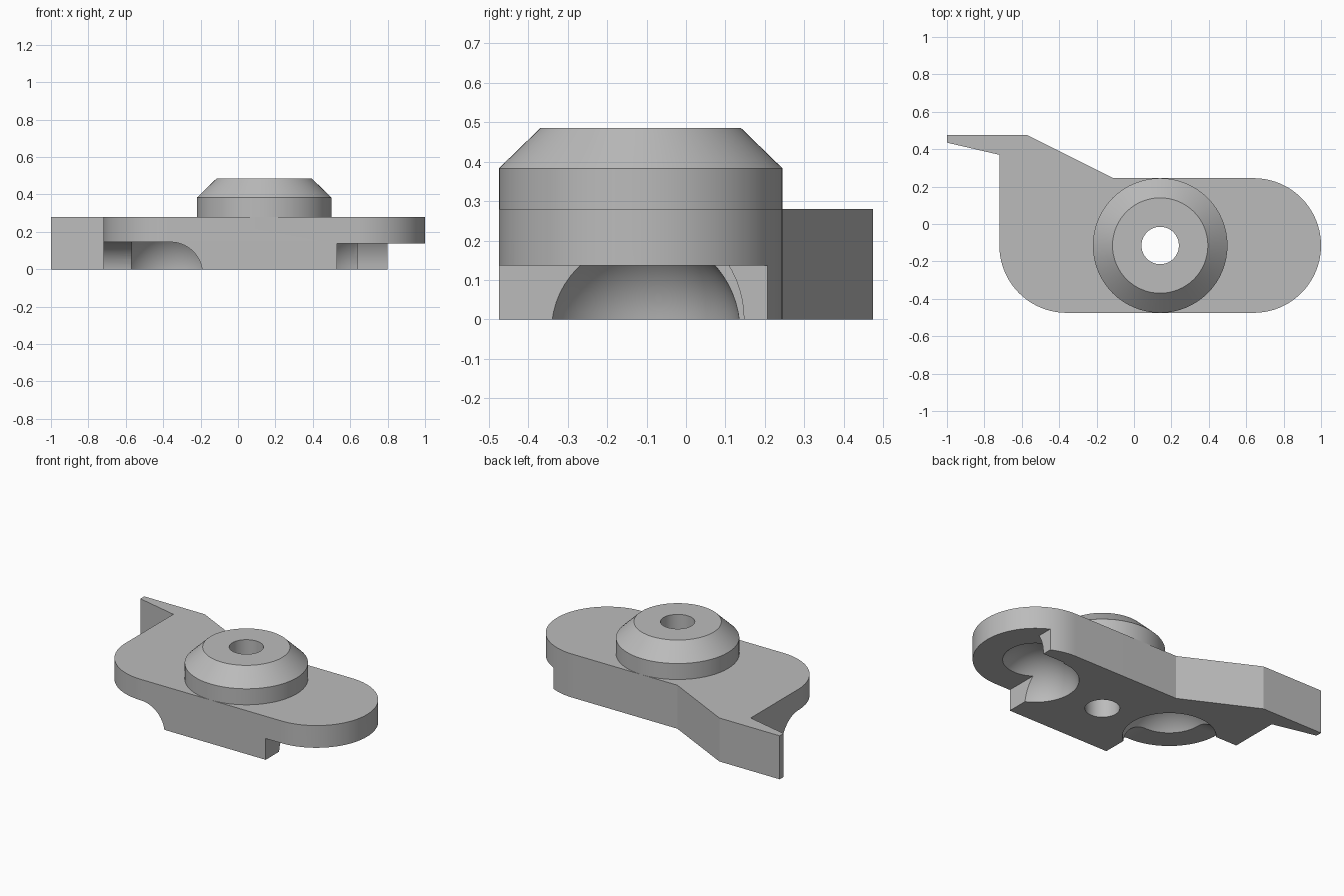
import bpy, bmesh, math
from mathutils import Matrix, Vector

if "Cube" in bpy.data.objects:
    bpy.data.objects.remove(bpy.data.objects["Cube"], do_unlink=True)

grey = bpy.data.materials.new("plain grey")
grey.use_nodes = True
COLOUR = (0.5, 0.5, 0.5, 1)
grey.diffuse_color = COLOUR
grey.node_tree.nodes["Principled BSDF"].inputs["Base Color"].default_value = COLOUR

MID_Y = -0.115      # long axis of the plate
R = 0.36            # radius of the plate ends and the boss
TOP = 0.28


def add_object(name, bm):
    bmesh.ops.recalc_face_normals(bm, faces=bm.faces)
    mesh = bpy.data.meshes.new(name)
    bm.to_mesh(mesh)
    bm.free()
    obj = bpy.data.objects.new(name, mesh)
    mesh.materials.append(grey)
    bpy.context.collection.objects.link(obj)
    return obj


def arc(cx, start, end, steps):
    angles = [math.radians(start + (end - start) * i / steps) for i in range(steps + 1)]
    return [(cx + R * math.cos(a), MID_Y + R * math.sin(a)) for a in angles]


def box(name, low, high):
    bm = bmesh.new()
    low, high = Vector(low), Vector(high)
    bmesh.ops.create_cube(bm, size=1, matrix=Matrix.Translation((low + high) / 2)
                          @ Matrix.Diagonal((*(high - low), 1)))
    return add_object(name, bm)


def tube(name, start, end, radius):
    bm = bmesh.new()
    start, end = Vector(start), Vector(end)
    axis = end - start
    turn = axis.to_track_quat('Z', 'Y').to_matrix().to_4x4()
    bmesh.ops.create_cone(bm, cap_ends=True, segments=64, radius1=radius, radius2=radius,
                          depth=axis.length,
                          matrix=Matrix.Translation((start + end) / 2) @ turn)
    return add_object(name, bm)


def ball(name, centre, radius):
    bm = bmesh.new()
    bmesh.ops.create_uvsphere(bm, u_segments=64, v_segments=32, radius=radius,
                              matrix=Matrix.Translation(centre))
    return add_object(name, bm)


def smooth(obj):
    bpy.ops.object.select_all(action='DESELECT')
    obj.select_set(True)
    bpy.context.view_layer.objects.active = obj
    bpy.ops.object.shade_smooth_by_angle(angle=math.radians(25))


# Plate: rounded outline with the pointed fin at the back
outline = (arc(0.64, -90, 90, 40)
           + [(-0.11, 0.245), (-0.57, 0.475), (-1, 0.475), (-1, 0.435), (-0.72, 0.37)]
           + arc(-0.36, 180, 270, 20))
bm = bmesh.new()
base = bm.faces.new([bm.verts.new((x, y, 0)) for x, y in outline])
walls = bmesh.ops.extrude_face_region(bm, geom=[base])
bmesh.ops.translate(bm, vec=(0, 0, TOP),
                    verts=[v for v in walls["geom"] if isinstance(v, bmesh.types.BMVert)])
plate = add_object("plate", bm)

# Underside cutters: bore, left pocket with its two channels, right pocket and step
left = Vector((-0.36, MID_Y, -0.025))
right = Vector((0.64, MID_Y, 0))
cutters = [
    tube("bore_cutter", (0.14, MID_Y, -0.2), (0.14, MID_Y, 0.6), 0.1),
    ball("left_pocket_cutter", left, 0.27),
    tube("side_channel_cutter", left, left + Vector((-0.6, 0, 0)), 0.17),
    tube("front_channel_cutter", left, left + Vector((0, -0.6, 0)), 0.17),
    box("corner_cutter", (-0.9, -0.7, -0.2), (-0.36, MID_Y, 0.145)),
    ball("right_pocket_cutter", right + Vector((0, 0, -0.03)), 0.252),
    tube("end_channel_cutter", right, right + Vector((0.5, 0, 0)), 0.262),
    box("end_step_cutter", (0.8, -0.7, -0.2), (1.2, 0.5, 0.137)),
    box("front_step_cutter", (0.53, -0.7, -0.2), (1.1, MID_Y, 0.137)),
]
# Keep the end channel below the plate's rounded end
channel = cutters[6]
bm = bmesh.new()
bm.from_mesh(channel.data)
cut = bmesh.ops.bisect_plane(bm, geom=bm.verts[:] + bm.edges[:] + bm.faces[:],
                             plane_co=(0, 0, 0.137), plane_no=(0, 0, 1), clear_outer=True)
bmesh.ops.holes_fill(bm, edges=[e for e in bm.edges if e.is_boundary], sides=0)
bmesh.ops.recalc_face_normals(bm, faces=bm.faces)
bm.to_mesh(channel.data)
bm.free()

for cutter in cutters:
    mod = plate.modifiers.new(cutter.name, 'BOOLEAN')
    mod.operation = 'DIFFERENCE'
    mod.solver = 'EXACT'
    mod.object = cutter
bpy.context.view_layer.update()
result = bpy.data.meshes.new_from_object(
    plate.evaluated_get(bpy.context.evaluated_depsgraph_get()))
plate.modifiers.clear()
plate.data = result
for cutter in cutters:
    bpy.data.objects.remove(cutter, do_unlink=True)
smooth(plate)

# Boss: chamfered ring turned around the bore
profile = [(0.1, TOP), (0.1, 0.485), (0.255, 0.485), (R, 0.383), (R, TOP)]
bm = bmesh.new()
verts = [bm.verts.new((0.14 + r, MID_Y, z)) for r, z in profile]
edges = [bm.edges.new(pair) for pair in zip(verts, verts[1:])]
bmesh.ops.spin(bm, geom=verts + edges, cent=(0.14, MID_Y, 0), axis=(0, 0, 1),
               angle=math.tau, steps=64)
bmesh.ops.remove_doubles(bm, verts=bm.verts, dist=0.0001)
smooth(add_object("boss", bm))
